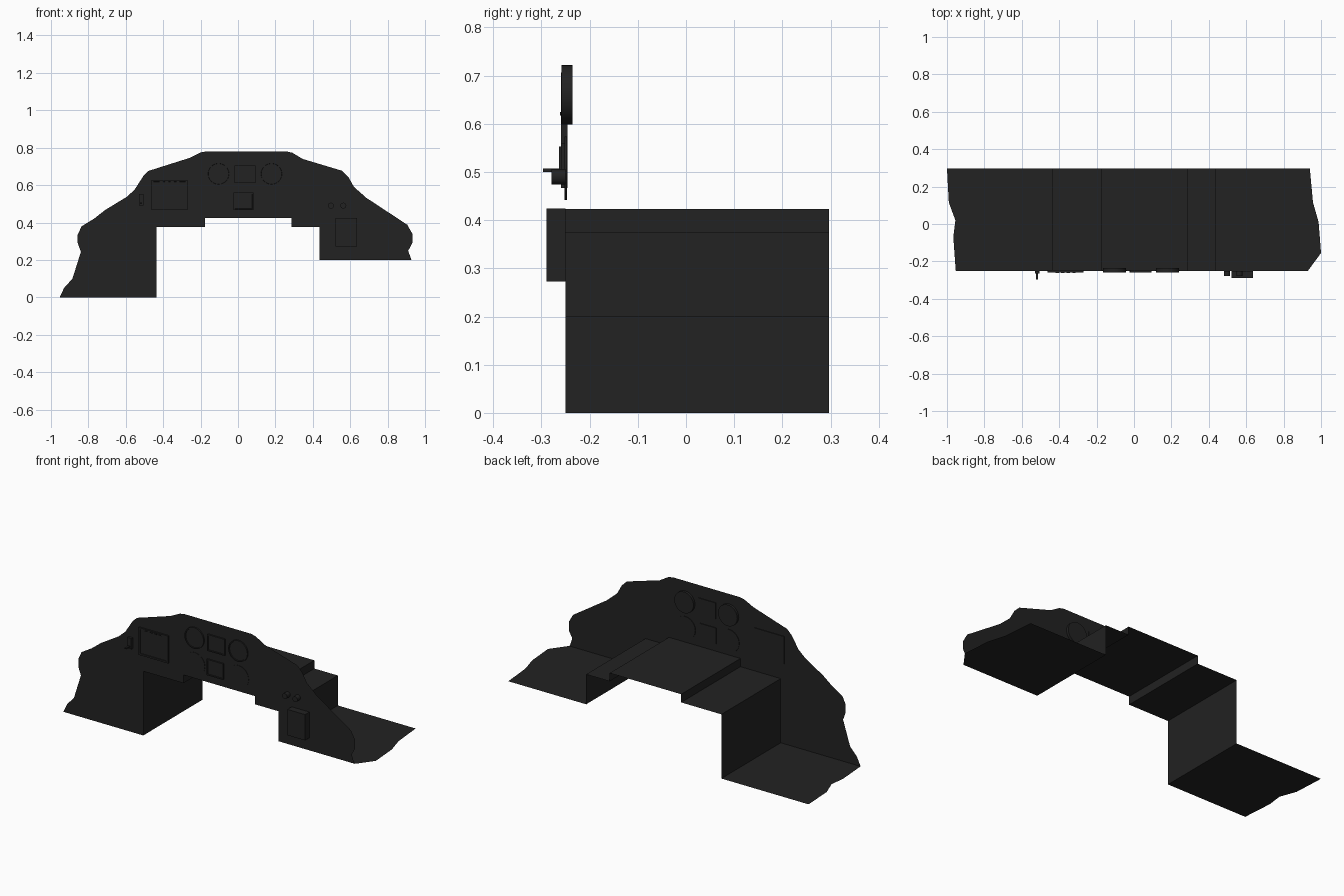
import bpy, bmesh, math
from mathutils import Vector

cube = bpy.data.objects.get("Cube")
if cube:
    bpy.data.objects.remove(cube, do_unlink=True)

black = bpy.data.materials.new("matte black")
black.use_nodes = True
colour = (0.016, 0.016, 0.016, 1)
black.diffuse_color = colour
black.node_tree.nodes["Principled BSDF"].inputs["Base Color"].default_value = colour

PANEL_Y, BACK_Y = -0.25, 0.297


def finish(name, bm):
    mesh = bpy.data.meshes.new(name)
    bm.to_mesh(mesh)
    bm.free()
    mesh.materials.append(black)
    obj = bpy.data.objects.new(name, mesh)
    bpy.context.collection.objects.link(obj)
    return obj


def sheet(name, points):
    """A single flat polygon."""
    bm = bmesh.new()
    bm.faces.new([bm.verts.new(p) for p in points])
    return finish(name, bm)


def prism(name, outline, front, back, rim=0.0, recess=0.004):
    """A closed plate from an x-z outline, with an optional recessed front."""
    bm = bmesh.new()
    face = bm.faces.new([bm.verts.new((x, front, z)) for x, z in outline])
    grown = bmesh.ops.extrude_face_region(bm, geom=[face], use_keep_orig=True)["geom"]
    for v in grown:
        if isinstance(v, bmesh.types.BMVert):
            v.co.y = back
    bmesh.ops.recalc_face_normals(bm, faces=bm.faces)
    if rim:
        bmesh.ops.inset_region(bm, faces=[face], thickness=rim)
        inner = bmesh.ops.inset_region(bm, faces=[face], thickness=0.001)
        for v in face.verts:
            v.co.y += recess
    return finish(name, bm)


def rect(x0, x1, z0, z1):
    return [(x0, z0), (x1, z0), (x1, z1), (x0, z1)]


def circle(x, z, r, n=32):
    return [(x + r * math.cos(math.tau * i / n), z + r * math.sin(math.tau * i / n))
            for i in range(n)]


# Stepped lower edge shared by the panel and the shelf behind it
steps = [(-.437, 0), (-.437, .375), (-.177, .375), (-.177, .423),
         (.285, .423), (.285, .375), (.437, .375), (.437, .2)]

# Upper silhouette of the panel, from right end to left end
crown = [(.927, .2), (.91, .249), (.932, .29), (.932, .34), (.905, .388),
         (.8, .457), (.686, .532), (.62, .59), (.59, .644), (.558, .676),
         (.345, .74), (.29, .773), (.26, .78), (-.17, .78), (-.2, .775),
         (-.26, .745), (-.478, .676), (-.505, .65), (-.553, .575),
         (-.595, .537), (-.71, .467), (-.77, .42), (-.836, .38),
         (-.857, .335), (-.857, .29), (-.84, .243), (-.885, .1),
         (-.93, .05), (-.953, 0)]
sheet("instrument_panel", [(x, PANEL_Y, z) for x, z in steps + crown])

# Folded shelf following the steps
bm = bmesh.new()
rows = [[bm.verts.new((x, y, z)) for x, z in steps] for y in (PANEL_Y, BACK_Y)]
for i in range(len(steps) - 1):
    bm.faces.new((rows[0][i], rows[0][i + 1], rows[1][i + 1], rows[1][i]))
finish("stepped_shelf", bm)

# Side consoles with irregular outer edges
right_edge = [(-.437, PANEL_Y), (-.437, BACK_Y), (-1, BACK_Y), (-.99, .115),
              (-.955, .02), (-.966, -.07), (-.953, PANEL_Y)]
left_edge = [(.437, PANEL_Y), (.93, PANEL_Y), (1, -.155), (.987, .01),
             (.957, .115), (.94, BACK_Y), (.437, BACK_Y)]
sheet("right_console", [(x, y, 0) for x, y in reversed(right_edge)])
sheet("left_console", [(x, y, .2) for x, y in left_edge])

# Round gauges, upper pair raised and lower pair almost flush
for side, x in (("right", -.104), ("left", .179)):
    prism(f"{side}_upper_gauge", circle(x, .66, .062), -.258, -.236, .006)
    prism(f"{side}_lower_gauge", circle(x, .508, .066), -.252, -.247)

# Framed displays
prism("centre_upper_display", rect(-.018, .093, .61, .706), -.259, -.246, .009)
prism("centre_lower_display", rect(-.023, .083, .467, .56), -.259, -.246, .009)
prism("main_display", rect(-.462, -.27, .468, .628), -.259, -.246, .014)
for i in range(4):
    x = -.42 + i * .03
    prism(f"display_button_{i + 1}", rect(x, x + .018, .617, .624), -.262, -.258)

# Lever on its small plate
prism("lever_plate", rect(-.53, -.505, .49, .553), -.264, PANEL_Y)
prism("lever", rect(-.524, -.514, .5, .507), -.297, -.26)

# Two knobs and the box on the left side
for i, x in enumerate((.497, .563)):
    knob = prism(f"knob_{i + 1}", circle(x, .49, .016, 20), -.279, PANEL_Y)
prism("control_box", rect(.522, .636, .273, .424), -.29, PANEL_Y)

for obj in bpy.context.collection.objects:
    if "gauge" in obj.name or "knob" in obj.name:
        bpy.ops.object.select_all(action="DESELECT")
        obj.select_set(True)
        bpy.context.view_layer.objects.active = obj
        bpy.ops.object.shade_smooth_by_angle(angle=math.radians(30))
